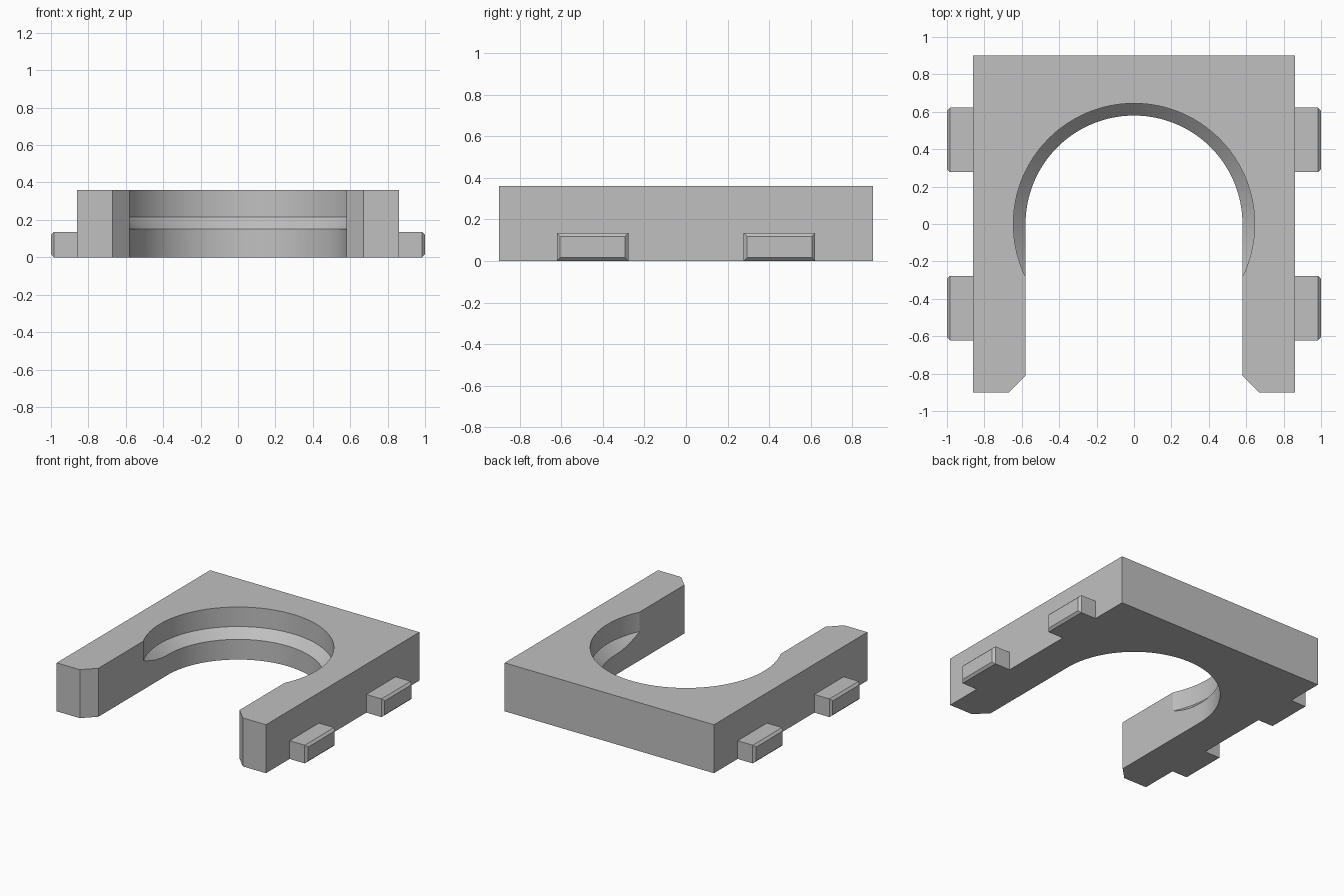
import bpy, bmesh, math

if "Cube" in bpy.data.objects:
    bpy.data.objects.remove(bpy.data.objects["Cube"], do_unlink=True)

HALF_W, HALF_D, HEIGHT = 0.86, 0.9, 0.36
BORE, RECESS = 0.58, 0.645
SEGMENTS = 128
CHAMFER = 0.09

grey = bpy.data.materials.new("plain_grey")
grey.use_nodes = True
colour = (0.53, 0.53, 0.53, 1)
grey.diffuse_color = colour
grey.node_tree.nodes["Principled BSDF"].inputs["Base Color"].default_value = colour


def make_object(name, bm):
    bmesh.ops.recalc_face_normals(bm, faces=bm.faces)
    mesh = bpy.data.meshes.new(name)
    bm.to_mesh(mesh)
    bm.free()
    mesh.materials.append(grey)
    obj = bpy.data.objects.new(name, mesh)
    bpy.context.collection.objects.link(obj)
    return obj


def circle(radius, count, sweep):
    return [(radius * math.cos(sweep * i / count), radius * math.sin(sweep * i / count))
            for i in range(count + 1)]


# Horseshoe plate: outer block, chamfered leg tips, round-ended slot
outline = [(-BORE, -HALF_D + CHAMFER), (-BORE - CHAMFER, -HALF_D), (-HALF_W, -HALF_D),
           (-HALF_W, HALF_D), (HALF_W, HALF_D), (HALF_W, -HALF_D),
           (BORE + CHAMFER, -HALF_D), (BORE, -HALF_D + CHAMFER)]
outline += circle(BORE, SEGMENTS // 2, math.pi)
bm = bmesh.new()
base = bm.faces.new([bm.verts.new((x, y, 0)) for x, y in outline])
top = bmesh.ops.extrude_face_region(bm, geom=[base])["geom"]
bmesh.ops.translate(bm, vec=(0, 0, HEIGHT), verts=[v for v in top if isinstance(v, bmesh.types.BMVert)])
plate = make_object("horseshoe_plate", bm)

# Cutter for the wider upper bore, with a 45 degree seat below it
bm = bmesh.new()
rings = []
for radius, z in ((0.51, 0.08), (RECESS, 0.215), (RECESS, 0.5)):
    rings.append([bm.verts.new((x, y, z)) for x, y in circle(radius, SEGMENTS, 2 * math.pi)[:-1]])
for low, high in zip(rings, rings[1:]):
    for i in range(SEGMENTS):
        j = (i + 1) % SEGMENTS
        bm.faces.new((low[i], low[j], high[j], high[i]))
bm.faces.new(rings[0])
bm.faces.new(rings[-1])
cutter = make_object("recess_cutter", bm)
cutter.hide_render = True

cut = plate.modifiers.new("recess", "BOOLEAN")
cut.operation = "DIFFERENCE"
cut.solver = "EXACT"
cut.object = cutter
bpy.ops.object.select_all(action="DESELECT")
plate.select_set(True)
bpy.context.view_layer.objects.active = plate
bpy.ops.object.modifier_apply(modifier=cut.name)
bpy.data.objects.remove(cutter, do_unlink=True)
bpy.ops.object.shade_smooth_by_angle(angle=math.radians(25))

# Four side tabs with bevelled outer ends
TAB_Y, TAB_HALF, TAB_H, BEVEL = 0.45, 0.172, 0.135, 0.016
for side, side_name in ((1, "left"), (-1, "right")):
    for end, end_name in ((-1, "front"), (1, "back")):
        bm = bmesh.new()
        rings = []
        for x, inset in ((HALF_W - 0.02, 0), (1 - BEVEL, 0), (1, BEVEL)):
            y, low, high = TAB_HALF - inset, inset, TAB_H - inset
            rings.append([bm.verts.new((side * x, end * TAB_Y + dy, z))
                          for dy, z in ((-y, low), (y, low), (y, high), (-y, high))])
        for a, b in zip(rings, rings[1:]):
            for i in range(4):
                j = (i + 1) % 4
                bm.faces.new((a[i], a[j], b[j], b[i]))
        bm.faces.new(rings[0])
        bm.faces.new(rings[-1])
        make_object(f"{side_name}_{end_name}_tab", bm)
